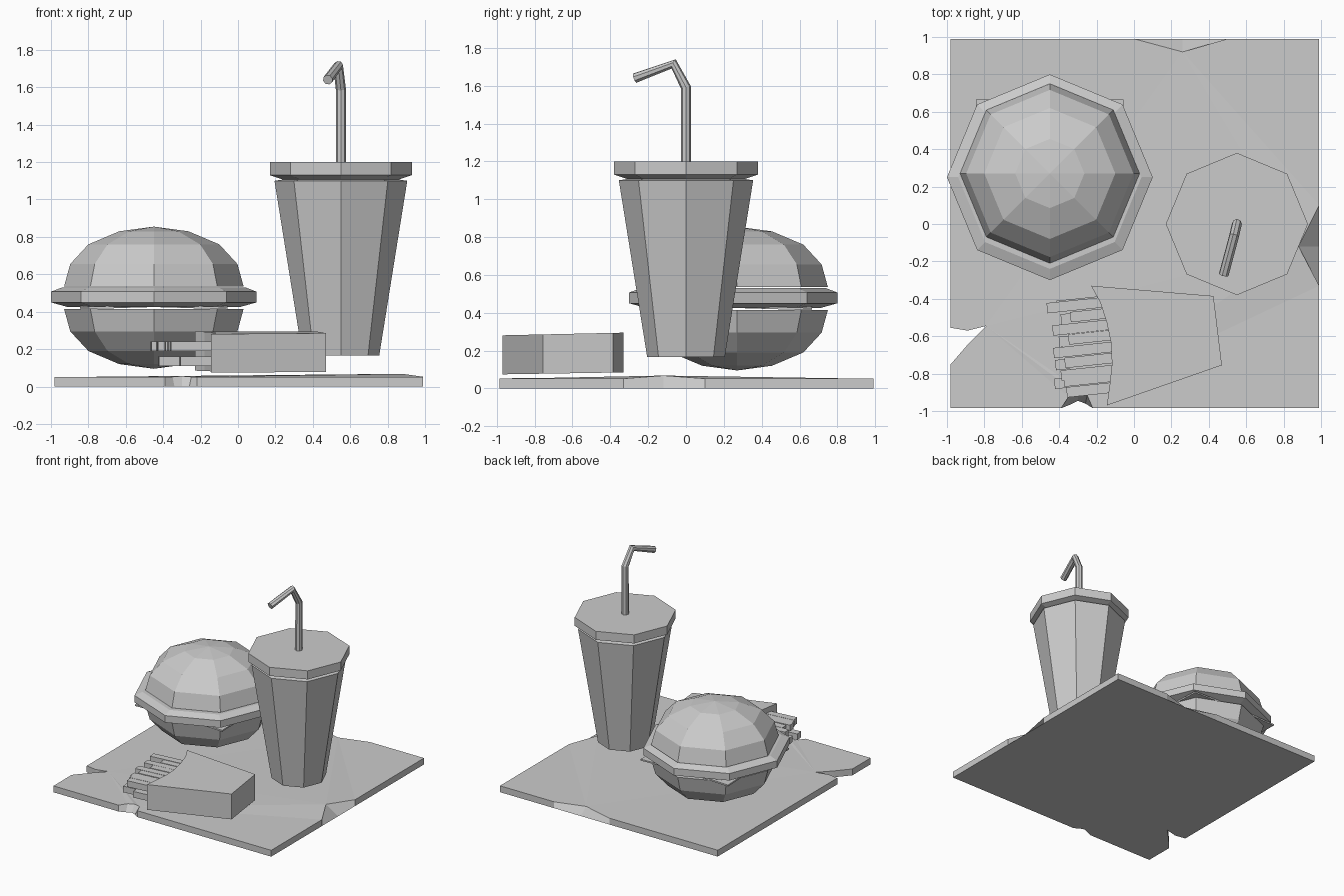
import bpy, bmesh, math
from mathutils import Vector, Matrix

if "Cube" in bpy.data.objects:
    bpy.data.objects.remove(bpy.data.objects["Cube"])


def finish(name, bm):
    bmesh.ops.remove_doubles(bm, verts=bm.verts, dist=1e-5)
    bmesh.ops.recalc_face_normals(bm, faces=bm.faces)
    mesh = bpy.data.meshes.new(name)
    bm.to_mesh(mesh)
    bm.free()
    ob = bpy.data.objects.new(name, mesh)
    bpy.context.collection.objects.link(ob)
    return ob


def loft(name, rings):
    """Skin a stack of equal-length point rings and cap both ends."""
    bm = bmesh.new()
    rows = [[bm.verts.new(p) for p in r] for r in rings]
    n = len(rows[0])
    for a, b in zip(rows, rows[1:]):
        for i in range(n):
            j = (i + 1) % n
            bm.faces.new((a[i], a[j], b[j], b[i]))
    caps = [bm.faces.new(rows[0]), bm.faces.new(rows[-1])]
    bmesh.ops.triangulate(bm, faces=caps)
    bmesh.ops.dissolve_degenerate(bm, edges=bm.edges, dist=1e-5)
    return finish(name, bm)


def lathe(name, centre, profile, sides=8):
    """Spin a (radius, z) profile with corners on the axes."""
    angles = [2 * math.pi * i / sides for i in range(sides)]
    return loft(name, [[(centre[0] + r * math.cos(a), centre[1] + r * math.sin(a), z)
                        for a in angles] for r, z in profile])


# Torn and creased wrapping paper: bottom outline, then top outline with folds
outline = [(-.98, -.985), (-.39, -.985), (-.34, -.965), (-.30, -.945), (-.26, -.96),
           (-.22, -.985), (.99, -.985), (.99, -.33), (.99, -.12), (.99, .1),
           (.99, .99), (.5, .99), (.26, .99), (0, .99), (-.98, .99),
           (-.98, -.555), (-.89, -.57), (-.79, -.545), (-.885, -.64), (-.98, -.75)]
top = [(x, y, .052) for x, y in outline]
top[2], top[3], top[4] = (-.35, -.925, .052), (-.30, -.91, .056), (-.25, -.915, .052)
top[8] = (.88, -.12, .068)
top[12] = (.26, .92, .052)
loft("paper", [[(x, y, 0) for x, y in outline], top])

# Burger: two mirrored bun halves around the filling
bun = [(.48, .06), (.447, .18), (.35, .285), (.185, .355), (0, .38)]
for name, s in (("bun_top", 1), ("bun_bottom", -1)):
    lathe(name, (-.45, .27), [(r, .475 + s * z) for r, z in bun])
lathe("filling", (-.45, .25), [(.44, .53), (.49, .53), (.55, .507), (.55, .45), (.46, .425)])

# Cheese slice with drooping corners
bm = bmesh.new()
bmesh.ops.create_grid(bm, x_segments=2, y_segments=2, size=.395)
for v in bm.verts:
    corner = abs(v.co.x) > .3 and abs(v.co.y) > .3
    v.co += Vector((-.45, .27, .425 if corner else .437))
bmesh.ops.solidify(bm, geom=bm.faces[:], thickness=.012)
finish("cheese", bm)

# Drink cup and lid
lathe("cup", (.55, 0), [(.205, .165), (.355, 1.10), (.29, 1.11)])
lathe("lid", (.55, 0), [(.29, 1.10), (.38, 1.13), (.38, 1.20)])

# Bent straw
curve = bpy.data.curves.new("straw", "CURVE")
curve.dimensions = "3D"
curve.bevel_depth = .027
curve.bevel_resolution = 2
curve.use_fill_caps = True
path = [(.55, 0, 1.17), (.55, 0, 1.59), (.535, -.065, 1.715), (.48, -.27, 1.64)]
spline = curve.splines.new("POLY")
spline.points.add(len(path) - 1)
for p, co in zip(spline.points, path):
    p.co = (*co, 1)
spline.use_smooth = False
bpy.context.collection.objects.link(bpy.data.objects.new("straw", curve))

# Fries carton lying down, with a scooped mouth
shape = [(-.145, -.97), (.47, -.755), (.425, -.385), (-.23, -.33), (-.18, -.42),
         (-.145, -.53), (-.122, -.64), (-.118, -.75), (-.13, -.86)]
loft("carton", [[(x, y, .09 + .016 * y) for x, y in shape],
                [(x, y, .302 + .022 * y) for x, y in shape]])

# Fries in two layers, fanned slightly
fries = [(-.465, -.45), (-.39, -.51), (-.435, -.57), (-.40, -.63), (-.43, -.69),
         (-.42, -.755), (-.39, -.81), (-.425, -.855), (-.36, -.90)]
bm = bmesh.new()
for i, (x, y) in enumerate(fries):
    z = (.215, .135)[i % 2]
    m = (Matrix.Translation((x, y, z)) @ Matrix.Rotation(math.radians(6), 4, "Z")
         @ Matrix.Translation((.2, 0, 0)) @ Matrix.Diagonal((.4, .055, .05, 1)))
    bmesh.ops.create_cube(bm, size=1, matrix=m)
    # second, shorter fry in the other layer
    m2 = Matrix.Translation((.05, .012, .35 - 2 * z)) @ m
    bmesh.ops.create_cube(bm, size=1, matrix=m2)
finish("fries", bm)
